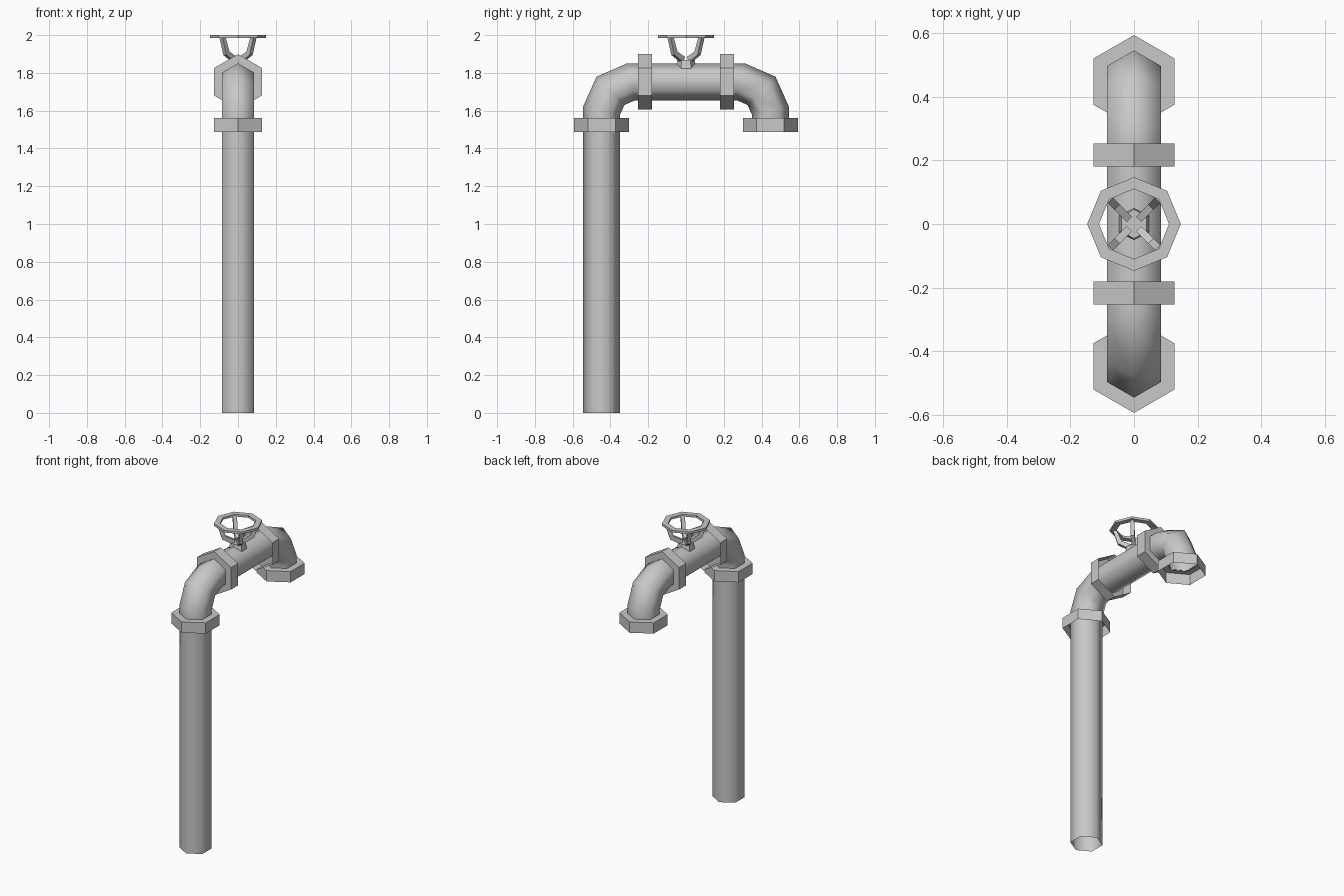
import bpy
import bmesh
from math import cos, sin, pi
from mathutils import Vector, Matrix

cube = bpy.data.objects.get("Cube")
if cube:
    bpy.data.objects.remove(cube, do_unlink=True)

metal = bpy.data.materials.new("light grey metal")
metal.use_nodes = True
grey = (0.58, 0.58, 0.58, 1)
metal.diffuse_color = grey
metal.node_tree.nodes["Principled BSDF"].inputs["Base Color"].default_value = grey

PIPE_R, COLLAR_R = 0.098, 0.146
LEG_Y, BAR_Z = 0.447, 1.753
X = Vector((1, 0, 0))


def finish(name, bm, smooth=False):
    mesh = bpy.data.meshes.new(name)
    bm.to_mesh(mesh)
    bm.free()
    for p in mesh.polygons:
        p.use_smooth = smooth
    mesh.materials.append(metal)
    obj = bpy.data.objects.new(name, mesh)
    bpy.context.collection.objects.link(obj)
    return obj


def bridge(bm, rings):
    """Join successive closed rings of vertices with quads."""
    n = len(rings[0])
    for a, b in zip(rings, rings[1:]):
        for i in range(n):
            j = (i + 1) % n
            bm.faces.new((a[i], a[j], b[j], b[i]))


def pipe(name, path):
    """Open hexagonal tube with mitred bends along (y, z) points."""
    bm = bmesh.new()
    pts = [Vector((0, y, z)) for y, z in path]
    rings = []
    for i, p in enumerate(pts):
        before = (p - pts[max(i - 1, 0)]).normalized()
        after = (pts[min(i + 1, len(pts) - 1)] - p).normalized()
        tangent = (before + after).normalized()
        stretch = 1 / tangent.dot(after if i == 0 else before)
        side = tangent.cross(X) * stretch
        rings.append([bm.verts.new(p + PIPE_R * (side * cos(k * pi / 3) + X * sin(k * pi / 3)))
                      for k in range(6)])
    bridge(bm, rings)
    bmesh.ops.recalc_face_normals(bm, faces=bm.faces)
    # Face outward even though the tube is open
    bm.normal_update()
    first = bm.faces[0]
    axis = (pts[0] + pts[1]) / 2
    if first.normal.dot(first.calc_center_median() - axis) < 0:
        bmesh.ops.reverse_faces(bm, faces=bm.faces)
    return finish(name, bm, True)


def lathe(name, profile, sides, matrix, closed=False):
    """Spin (radius, height) points round z, with a vertex on the y axis."""
    bm = bmesh.new()
    rings = []
    for r, h in profile:
        rings.append([bm.verts.new((r * sin(2 * pi * k / sides), r * cos(2 * pi * k / sides), h))
                      for k in range(sides)])
    bridge(bm, rings + rings[:1] if closed else rings)
    bmesh.ops.recalc_face_normals(bm, faces=bm.faces)
    bm.transform(matrix)
    return finish(name, bm)


# Pipes
pipe("standpipe", [(-LEG_Y, 0), (-LEG_Y, 1.555)])
pipe("crossbar", [(-0.25, BAR_Z), (0.25, BAR_Z)])
bend = [(LEG_Y, 1.555), (LEG_Y, 1.60), (0.40, 1.705), (0.29, BAR_Z), (0.25, BAR_Z)]

# Elbows and their collars, each collar open on the side away from its elbow
cup = [(PIPE_R * 0.97, 0.072), (COLLAR_R, 0.072), (COLLAR_R, 0)]
for label, s in (("front", -1), ("rear", 1)):
    pipe(label + "_elbow", [(s * y, z) for y, z in bend])
    lathe(label + "_lower_collar", cup, 6, Matrix.Translation((0, s * LEG_Y, 1.488)))
    turn = Matrix.Rotation(-s * pi / 2, 4, "X")
    lathe(label + "_upper_collar", cup, 6, Matrix.Translation((0, s * 0.181, BAR_Z)) @ turn)

# Valve stem and handwheel rim
lathe("valve_stem", [(0.058, 1.80), (0.046, 1.868), (0.001, 1.868)], 6, Matrix())
lathe("handwheel_rim", [(0.147, 1.985), (0.147, 2.0), (0.11, 2.0), (0.11, 1.985)],
      8, Matrix(), closed=True)

# Four bent spokes holding the rim: (radius inside, radius outside, inner z, outer z)
spoke = [(0.02, 0.03, 1.885, 1.855), (0.075, 0.098, 1.912, 1.895), (0.105, 0.128, 1.99, 1.99)]
for n in range(4):
    bm = bmesh.new()
    rings = []
    for r0, r1, z0, z1 in spoke:
        rings.append([bm.verts.new(c) for c in
                      ((r0, -0.012, z0), (r1, -0.012, z1), (r1, 0.012, z1), (r0, 0.012, z0))])
    bridge(bm, rings)
    bm.faces.new(rings[0])
    bm.faces.new(rings[-1])
    bmesh.ops.recalc_face_normals(bm, faces=bm.faces)
    bm.transform(Matrix.Rotation(pi / 4 + n * pi / 2, 4, "Z"))
    finish("handwheel_spoke_%d" % (n + 1), bm)
